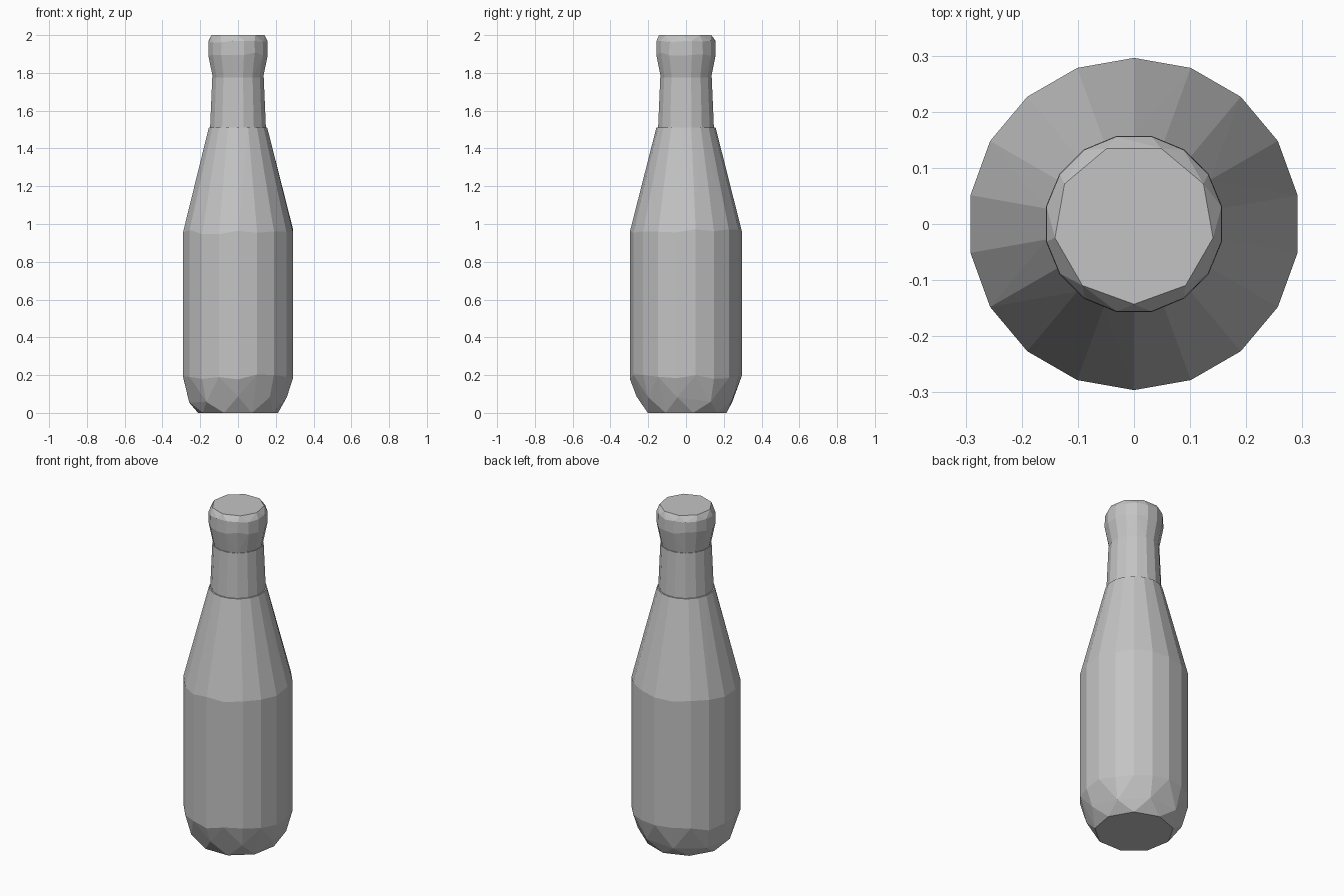
import bpy
import bmesh
import random
from math import cos, sin, pi, radians

random.seed(4)
cube = bpy.data.objects.get("Cube")
if cube:
    bpy.data.objects.remove(cube, do_unlink=True)

# Single plain grey for the whole bottle
grey = bpy.data.materials.new("plain grey")
grey.use_nodes = True
colour = (0.55, 0.55, 0.55, 1)
grey.diffuse_color = colour
grey.node_tree.nodes["Principled BSDF"].inputs["Base Color"].default_value = colour


def faceted_part(name, rings):
    """Wrap a convex skin round rings of (height, radius, sides, turn, height wobble)."""
    bm = bmesh.new()
    for z, r, sides, turn, wobble in rings:
        for i in range(sides):
            a = 2 * pi * (i + turn) / sides
            dz = random.uniform(-wobble, wobble)
            bm.verts.new((r * cos(a), r * sin(a), z + dz))
    hull = bmesh.ops.convex_hull(bm, input=bm.verts)
    loose = {g for g in hull["geom_interior"] + hull["geom_unused"]
             if isinstance(g, bmesh.types.BMVert)}
    bmesh.ops.delete(bm, geom=list(loose), context="VERTS")
    bmesh.ops.dissolve_limit(bm, angle_limit=radians(1), verts=bm.verts, edges=bm.edges)
    bmesh.ops.recalc_face_normals(bm, faces=bm.faces)
    mesh = bpy.data.meshes.new(name)
    bm.to_mesh(mesh)
    bm.free()
    mesh.materials.append(grey)
    obj = bpy.data.objects.new(name, mesh)
    bpy.context.collection.objects.link(obj)
    return obj


# Body: chamfered base, straight sides, tapering shoulder
faceted_part("body", [
    (0, 0.215, 9, 0.25, 0),
    (0.07, 0.262, 9, 0.75, 0.02),
    (0.19, 0.296, 18, 0.5, 0.015),
    (0.96, 0.296, 18, 0.5, 0.015),
    (1.51, 0.157, 18, 0.5, 0),
])

# Neck: slightly narrower than the shoulder rim
faceted_part("neck", [
    (1.50, 0.151, 16, 0.5, 0),
    (1.775, 0.139, 16, 0.5, 0),
])

# Lip: flared collar with a chamfered flat top
faceted_part("lip", [
    (1.768, 0.134, 16, 0.5, 0),
    (1.90, 0.160, 16, 0.5, 0.01),
    (1.965, 0.159, 16, 0.5, 0.006),
    (2.0, 0.143, 9, 0.75, 0),
])
